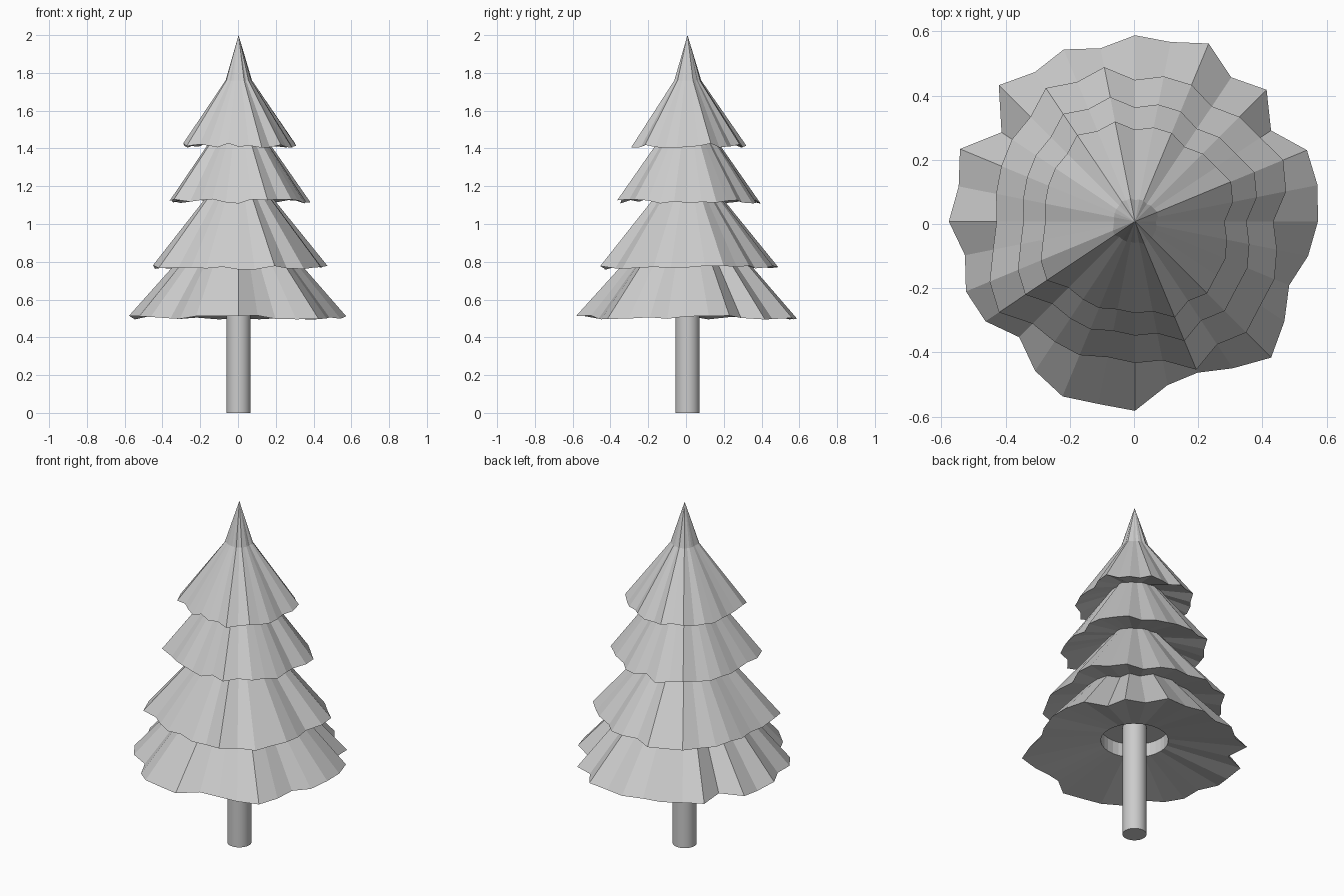
import bpy, bmesh, math, random

random.seed(4)
SEGMENTS = 32
CENTRE = (0.003, 0.008)

cube = bpy.data.objects.get("Cube")
if cube:
    bpy.data.objects.remove(cube, do_unlink=True)

grey = bpy.data.materials.new("plain_grey")
grey.use_nodes = True
grey.diffuse_color = (0.6, 0.6, 0.6, 1)
grey.node_tree.nodes["Principled BSDF"].inputs["Base Color"].default_value = (0.6, 0.6, 0.6, 1)

# Ragged rim outlines in hundredths, clockwise from the back
LOWER_RIM = [58, 57, 60, 54, 58, 51, 58, 58, 57, 55, 52, 56, 60, 55, 51, 52,
             59, 58, 59, 56, 51, 56, 57, 54, 58, 56, 59, 50, 60, 56, 58, 55]
UPPER_RIM = [45, 47, 47, 44, 47, 48, 51, 49, 44, 46, 48, 48, 50, 47, 51, 45,
             45, 44, 46, 46, 46, 52, 50, 46, 44, 45, 46, 47, 47, 51, 48, 50]


def make_object(name, bm):
    bmesh.ops.recalc_face_normals(bm, faces=bm.faces)
    mesh = bpy.data.meshes.new(name)
    bm.to_mesh(mesh)
    bm.free()
    mesh.materials.append(grey)
    obj = bpy.data.objects.new(name, mesh)
    bpy.context.collection.objects.link(obj)
    return obj


def add_ring(bm, radii, heights):
    ring = []
    for i, (r, z) in enumerate(zip(radii, heights)):
        a = math.pi / 2 - i * math.tau / SEGMENTS
        ring.append(bm.verts.new((CENTRE[0] + r * math.cos(a), CENTRE[1] + r * math.sin(a), z)))
    return ring


def bridge(bm, a, b):
    for i in range(SEGMENTS):
        j = (i + 1) % SEGMENTS
        bm.faces.new((a[i], a[j], b[j], b[i]))


def make_tier(name, rim, scale, rim_z, neck_r, neck_z, tip_z):
    """Pleated skirt with a steep tip, a shallow underside and a round recess."""
    bm = bmesh.new()
    mean = sum(rim) / SEGMENTS
    radii = [r * scale / 100 for r in rim]
    heights = [rim_z + random.uniform(-0.012, 0.012) for _ in rim]
    edge = add_ring(bm, radii, heights)
    neck = add_ring(bm, [neck_r * r / mean for r in rim], [neck_z] * SEGMENTS)
    hole_r = mean * scale * 0.0032
    hole = add_ring(bm, [hole_r] * SEGMENTS, [rim_z + 0.07] * SEGMENTS)
    recess = add_ring(bm, [hole_r] * SEGMENTS, [rim_z + 0.15] * SEGMENTS)
    bridge(bm, edge, neck)
    bridge(bm, edge, hole)
    bridge(bm, hole, recess)
    bm.faces.new(recess)
    tip = bm.verts.new((*CENTRE, tip_z))
    for i in range(SEGMENTS):
        bm.faces.new((neck[i], neck[(i + 1) % SEGMENTS], tip))
    return make_object(name, bm)


# Foliage tiers, bottom to top
make_tier("bottom_foliage", LOWER_RIM, 1.0, 0.505, 0.15, 0.99, 1.1)
make_tier("lower_middle_foliage", UPPER_RIM, 0.98, 0.77, 0.12, 1.21, 1.35)
make_tier("upper_middle_foliage", UPPER_RIM, 0.79, 1.12, 0.09, 1.53, 1.65)
make_tier("top_foliage", UPPER_RIM, 0.635, 1.415, 0.07, 1.76, 2.0)

# Trunk
bpy.ops.mesh.primitive_cylinder_add(vertices=32, radius=0.064, depth=0.7,
                                    location=(*CENTRE, 0.35))
trunk = bpy.context.object
trunk.name = "trunk"
trunk.data.materials.append(grey)
bpy.ops.object.shade_smooth_by_angle(angle=math.radians(30))
